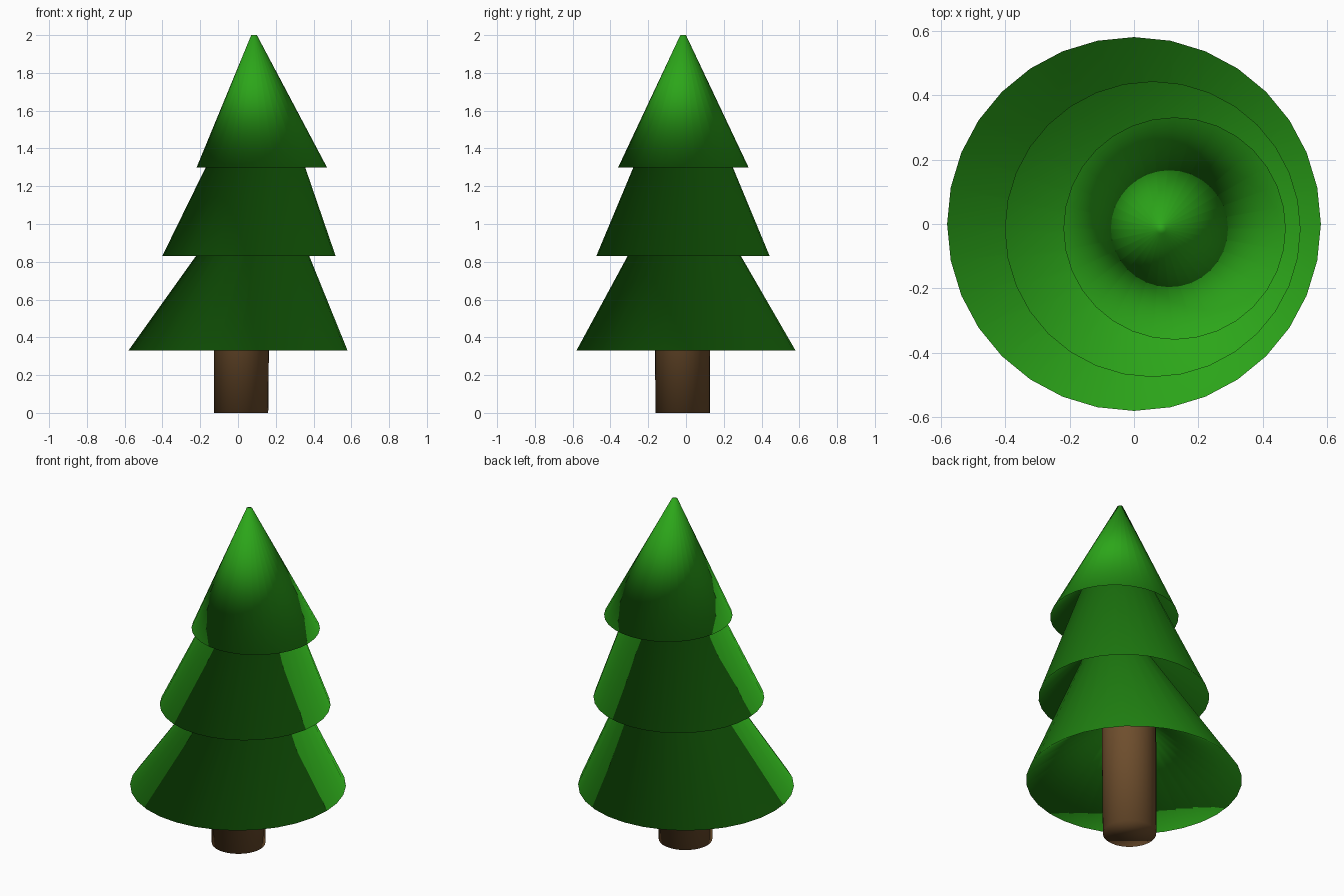
import bpy, bmesh, math

if "Cube" in bpy.data.objects:
    bpy.data.objects.remove(bpy.data.objects["Cube"])

SIDES = 32


def material(name, color):
    m = bpy.data.materials.new(name)
    m.diffuse_color = (*color, 1)
    m.use_nodes = True
    m.node_tree.nodes["Principled BSDF"].inputs["Base Color"].default_value = m.diffuse_color
    return m


def loft(name, rings, mat, cap_start=False, cap_end=False):
    """Skin a list of (x, y, z, radius) circles with smooth faces."""
    bm = bmesh.new()
    loops = []
    for x, y, z, r in rings:
        loops.append([bm.verts.new((x + r * math.cos(a), y + r * math.sin(a), z))
                      for a in (2 * math.pi * i / SIDES for i in range(SIDES))])
    for low, high in zip(loops, loops[1:]):
        for i in range(SIDES):
            j = (i + 1) % SIDES
            bm.faces.new((low[i], low[j], high[j], high[i]))
    if cap_start:
        bm.faces.new(loops[0][::-1])
    if cap_end:
        bm.faces.new(loops[-1])
    for f in bm.faces:
        f.smooth = True
    mesh = bpy.data.meshes.new(name)
    bm.to_mesh(mesh)
    bm.free()
    mesh.materials.append(mat)
    obj = bpy.data.objects.new(name, mesh)
    bpy.context.collection.objects.link(obj)
    return obj


green = material("needles", (0.025, 0.38, 0.01))
brown = material("bark", (0.156, 0.076, 0.026))

# Trunk, running up inside the lowest tier
loft("trunk", [(0.016, -0.018, 0, 0.144), (0.02, -0.018, 0.66, 0.147)],
     brown, cap_start=True)

# Foliage: each tier's hollow underside, rim and sloping skirt in one zigzag
loft("foliage", [
    (0.02, -0.018, 0.66, 0.14),     # lowest underside at the trunk
    (0.0, 0.0, 0.33, 0.58),         # lowest rim
    (0.119, -0.014, 1.10, 0.149),   # hidden neck
    (0.058, -0.016, 0.83, 0.459),   # middle rim
    (0.107, -0.015, 1.50, 0.18),    # hidden neck
    (0.126, -0.014, 1.30, 0.345),   # upper rim
    (0.085, -0.015, 2.0, 0.015),    # tip
], green, cap_end=True)
